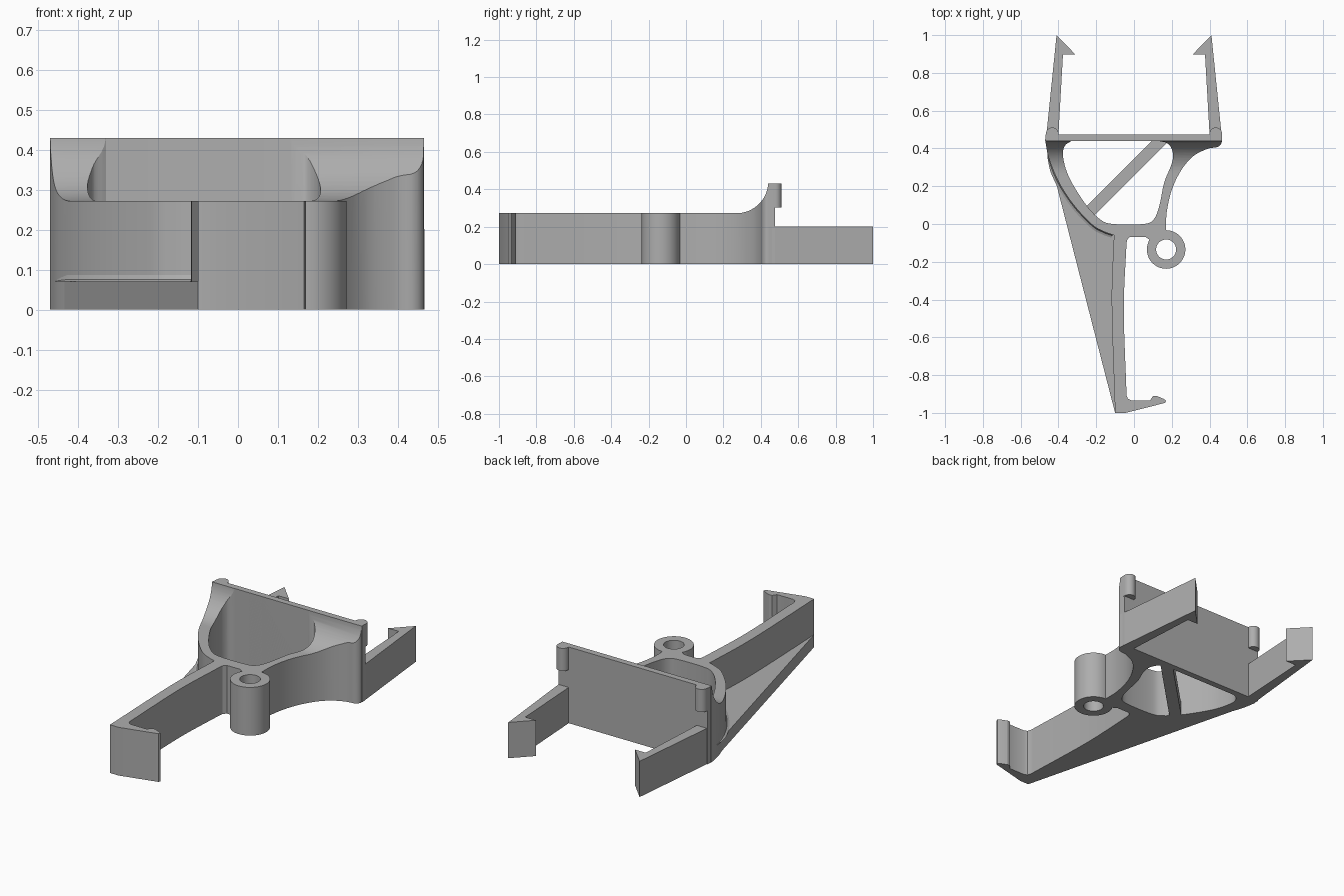
import bpy, bmesh, math
from mathutils import Vector

if "Cube" in bpy.data.objects:
    bpy.data.objects.remove(bpy.data.objects["Cube"])

grey = bpy.data.materials.new("plain grey")
grey.diffuse_color = (0.42, 0.42, 0.42, 1)
grey.use_nodes = True
grey.node_tree.nodes["Principled BSDF"].inputs["Base Color"].default_value = grey.diffuse_color


def smooth(pts, n=6):
    """Rounded curve through the given points."""
    p = [Vector(q) for q in pts]
    p = [2 * p[0] - p[1]] + p + [2 * p[-1] - p[-2]]
    out = []
    for a, b, c, d in zip(p, p[1:], p[2:], p[3:]):
        for i in range(n):
            t = i / n
            out.append(0.5 * (2 * b + (c - a) * t + (2 * a - 5 * b + 4 * c - d) * t ** 2
                              + (3 * b - a - 3 * c + d) * t ** 3))
    return [tuple(v) for v in out] + [tuple(p[-2])]


def arc(cx, cy, r, a0, a1, n):
    return [(cx + r * math.cos(math.radians(a0 + (a1 - a0) * i / n)),
             cy + r * math.sin(math.radians(a0 + (a1 - a0) * i / n))) for i in range(n + 1)]


def finish(bm, name):
    me = bpy.data.meshes.new(name)
    bm.to_mesh(me)
    bm.free()
    me.materials.append(grey)
    ob = bpy.data.objects.new(name, me)
    bpy.context.collection.objects.link(ob)
    return ob


def shade(ob):
    bpy.ops.object.select_all(action='DESELECT')
    ob.select_set(True)
    bpy.context.view_layer.objects.active = ob
    bpy.ops.object.shade_smooth_by_angle(angle=math.radians(28))


def prism(name, loops, z0, z1, along_x=False):
    """Extrude an outline (first loop) with optional holes."""
    bm = bmesh.new()
    edges = []
    for loop in loops:
        vs = [bm.verts.new((z0, *p) if along_x else (*p, z0)) for p in loop]
        edges += [bm.edges.new((vs[i - 1], vs[i])) for i in range(len(vs))]
    bmesh.ops.triangle_fill(bm, edges=edges, use_beauty=True)
    res = bmesh.ops.extrude_face_region(bm, geom=bm.faces[:], use_keep_orig=True)
    d = z1 - z0
    bmesh.ops.translate(bm, vec=(d, 0, 0) if along_x else (0, 0, d),
                        verts=[g for g in res['geom'] if isinstance(g, bmesh.types.BMVert)])
    bmesh.ops.recalc_face_normals(bm, faces=bm.faces[:])
    return finish(bm, name)


# Curved frame, leg and hook in one outline
left_wall = smooth([(-0.47, 0.44), (-0.45, 0.345), (-0.395, 0.215), (-0.315, 0.095),
                    (-0.22, -0.005), (-0.16, -0.04), (-0.105, -0.06)])
leg_left = smooth([(-0.107, -0.08), (-0.118, -0.42), (-0.1, -1.0)])
hook = [(-0.045, -1.0), (0.165, -0.947), (0.17, -0.935), (0.155, -0.925), (0.12, -0.91),
        (0.10, -0.912), (0.085, -0.934), (-0.015, -0.934), (-0.033, -0.925), (-0.04, -0.905)]
leg_right = smooth([(-0.04, -0.89), (-0.054, -0.45), (-0.04, -0.11)])
notch = [(-0.037, -0.085), (-0.022, -0.068), (0.06, -0.068), (0.085, -0.085), (0.12, -0.09)]
right_wall = smooth([(0.17, -0.045), (0.173, 0.06), (0.20, 0.18), (0.25, 0.285),
                     (0.315, 0.36), (0.39, 0.398), (0.44, 0.407), (0.462, 0.425), (0.465, 0.45)])
frame_hole = smooth([(-0.33, 0.44), (-0.365, 0.415), (-0.376, 0.36), (-0.345, 0.25),
                     (-0.26, 0.11), (-0.18, 0.025), (-0.11, 0.0), (0.05, 0.0),
                     (0.105, 0.025), (0.135, 0.10), (0.16, 0.22), (0.20, 0.32),
                     (0.205, 0.38), (0.18, 0.425), (0.13, 0.44)])
frame = prism("frame_and_leg", [[(-0.47, 0.45)] + left_wall + leg_left + hook + leg_right
                                + notch + right_wall, frame_hole], 0, 0.43)

# Trim the frame top to a level that sweeps up to the back plate
cutter = prism("top_cutter", [[(-1.2, 0.272)] + arc(0.27, 0.442, 0.17, -90, 0, 16)
                              + [(0.44, 0.6), (-1.2, 0.6)]], -0.7, 0.7, along_x=True)
cutter.hide_render = True
mod = frame.modifiers.new("trim", 'BOOLEAN')
mod.operation, mod.object, mod.solver = 'DIFFERENCE', cutter, 'EXACT'
bpy.context.view_layer.objects.active = frame
bpy.ops.object.modifier_apply(modifier="trim")
bpy.data.objects.remove(cutter)
shade(frame)

# Back plate
prism("back_plate", [[(-0.468, 0.44), (0.465, 0.44), (0.465, 0.475), (-0.468, 0.475)]], 0, 0.43)

# Eyelet tube
shade(prism("eyelet", [arc(0.17, -0.135, 0.102, 0, 352.5, 47),
                       arc(0.17, -0.135, 0.053, 0, 352.5, 47)], 0, 0.272))

# Triangular floor flange beside the leg
prism("floor_flange", [[(-0.47, 0.44), (-0.1, -1.0), (-0.08, -0.97), (-0.08, -0.05), (-0.2, 0.0),
                        (-0.29, 0.1), (-0.37, 0.22), (-0.43, 0.36), (-0.45, 0.44)]], 0, 0.07)

# Small fillet where the flange meets the curved wall
bm = bmesh.new()
rows = []
path = left_wall[4:-1]
for i, p in enumerate(path):
    d = Vector(path[min(i + 1, len(path) - 1)]) - Vector(path[max(i - 1, 0)])
    nrm = Vector((d.y, -d.x)).normalized()
    r = 0.017 * min(1, i / 5)
    rows.append([bm.verts.new((p[0] + nrm.x * r * k, p[1] + nrm.y * r * k, 0.0702 + r * h))
                 for k, h in ((0, 1), (0.3, 0.3), (1, 0))])
for a, b in zip(rows, rows[1:]):
    for k in range(2):
        bm.faces.new((a[k], a[k + 1], b[k + 1], b[k]))
bmesh.ops.remove_doubles(bm, verts=bm.verts[:], dist=0.0001)
bmesh.ops.recalc_face_normals(bm, faces=bm.faces[:])
if sum(f.normal.z for f in bm.faces) < 0:
    bmesh.ops.reverse_faces(bm, faces=bm.faces[:])
shade(finish(bm, "wall_fillet"))

# Diagonal strut across the frame opening
prism("diagonal_strut", [[(-0.255, 0.09), (-0.21, 0.045), (0.175, 0.43), (0.165, 0.45),
                          (0.105, 0.45)]], 0, 0.07)

# Barbed clip arms and the rounded nubs above them, on both sides
for s, side in ((-1, "left"), (1, "right")):
    arm = [(0.467, 0.44), (0.41, 1.0), (0.31, 0.897), (0.376, 0.897), (0.40, 0.475), (0.40, 0.45)]
    prism(side + "_clip_arm", [[(s * x, y) for x, y in arm]], 0, 0.202)
    nub = [(0.4, 0.46), (0.466, 0.46)] + arc(0.433, 0.478, 0.033, 0, 180, 12)
    shade(prism(side + "_nub", [[(s * x, y) for x, y in nub]], 0.302, 0.43))
